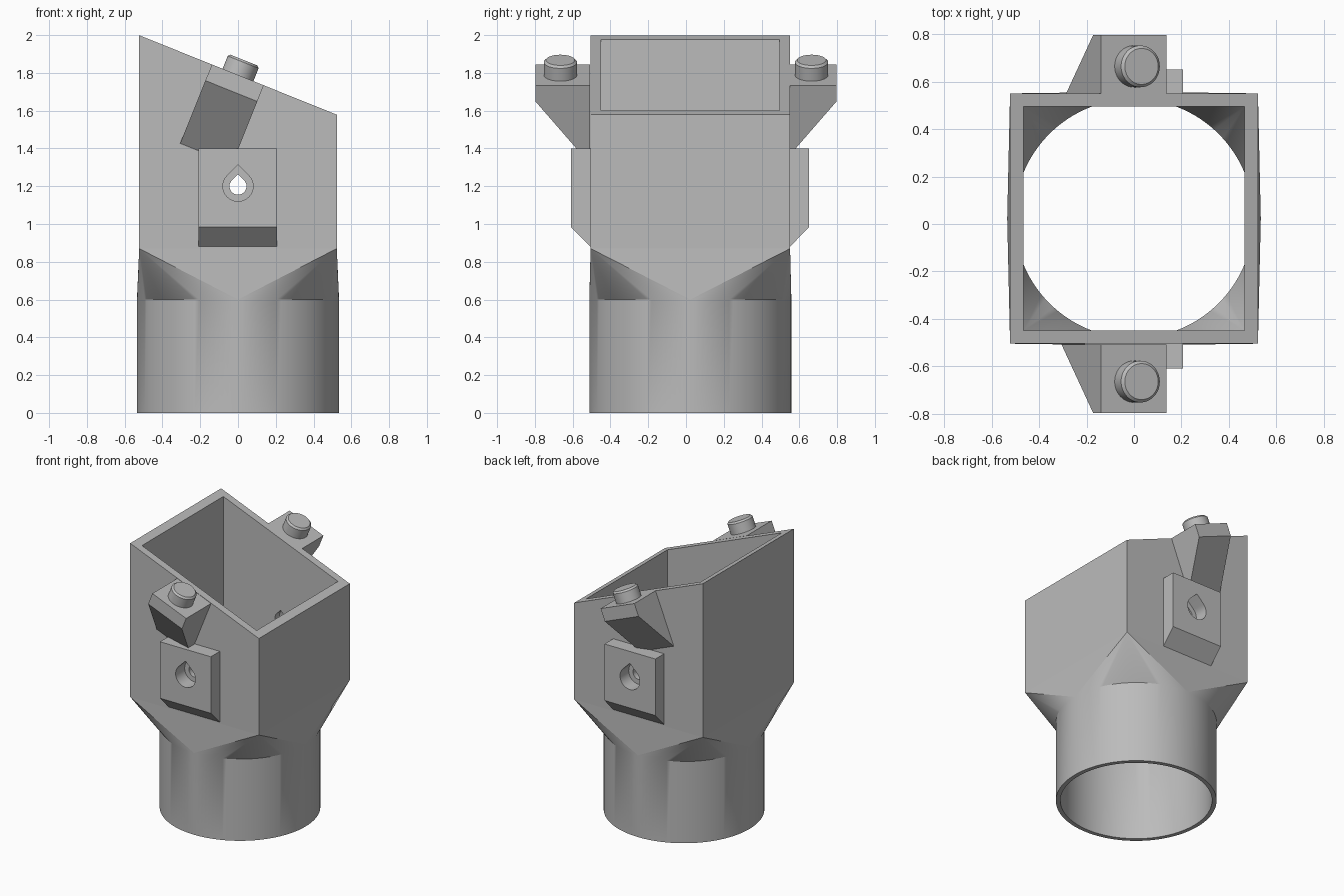
import bpy, bmesh, math
from mathutils import Vector, Matrix

if "Cube" in bpy.data.objects:
    bpy.data.objects.remove(bpy.data.objects["Cube"], do_unlink=True)

grey = bpy.data.materials.new("plain grey")
grey.use_nodes = True
grey.diffuse_color = (0.5, 0.5, 0.5, 1)
grey.node_tree.nodes["Principled BSDF"].inputs["Base Color"].default_value = grey.diffuse_color

CY = 0.023                      # shell centre in y
SLOPE = -0.402                  # slant of the top rim
TILT = -math.atan(SLOPE)        # turn of the lugs about y
SEGS = 128


def rim_z(x):
    return 1.789 + SLOPE * x


def make(name, bm):
    bmesh.ops.recalc_face_normals(bm, faces=bm.faces)
    mesh = bpy.data.meshes.new(name)
    bm.to_mesh(mesh)
    bm.free()
    mesh.materials.append(grey)
    obj = bpy.data.objects.new(name, mesh)
    bpy.context.collection.objects.link(obj)
    return obj


def extrude(name, outline, offset):
    """Solid from a flat outline pushed along an offset."""
    bm = bmesh.new()
    a = [bm.verts.new(p) for p in outline]
    b = [bm.verts.new(Vector(p) + Vector(offset)) for p in outline]
    bm.faces.new(a)
    bm.faces.new(b)
    for i in range(len(a)):
        j = (i + 1) % len(a)
        bm.faces.new((a[i], a[j], b[j], b[i]))
    return make(name, bm)


def cut(obj, cutter):
    mod = obj.modifiers.new("hole", "BOOLEAN")
    mod.operation, mod.solver, mod.object = "DIFFERENCE", "EXACT", cutter
    bpy.context.view_layer.objects.active = obj
    bpy.ops.object.modifier_apply(modifier=mod.name)


def shade(obj):
    bpy.ops.object.select_all(action="DESELECT")
    obj.select_set(True)
    bpy.context.view_layer.objects.active = obj
    bpy.ops.object.shade_smooth_by_angle(angle=math.radians(30))
    for p in obj.data.polygons:     # keep the large walls flat
        if p.area > 0.04:
            p.use_smooth = False


def teardrop(name, radius):
    """Round hole cutter with a pointed top, running through in y."""
    pts = [(0, -1, 1.2 + radius * math.sqrt(2))]
    for i in range(37):
        a = math.radians(135 + 270 * i / 36)
        pts.append((radius * math.cos(a), -1, 1.2 + radius * math.sin(a)))
    cutter = extrude(name, pts, (0, 2, 0))
    cutter.hide_render = True
    return cutter


def skin(bm, radius, hx, hy):
    """Pipe wall, round-to-square transition and box wall; returns end rings."""
    def ring(z):
        return [bm.verts.new((radius * math.cos(2 * math.pi * i / SEGS),
                              CY + radius * math.sin(2 * math.pi * i / SEGS), z))
                for i in range(SEGS)]
    low, high = ring(0), ring(0.6)
    corners = [(hx, hy), (-hx, hy), (-hx, -hy), (hx, -hy)]
    base = [bm.verts.new((x, CY + y, 0.87)) for x, y in corners]
    top = [bm.verts.new((x, CY + y, rim_z(x))) for x, y in corners]
    for i in range(SEGS):
        j = (i + 1) % SEGS
        bm.faces.new((low[i], low[j], high[j], high[i]))
        bm.faces.new((high[i], high[j], base[i * 4 // SEGS]))
    for k in range(4):
        n = (k + 1) % 4
        bm.faces.new((base[k], high[n * SEGS // 4], base[n]))
        bm.faces.new((base[k], base[n], top[n], top[k]))
    return low, top


# Hollow shell: round pipe below, slanted square duct above
bm = bmesh.new()
outer = skin(bm, 0.535, 0.523, 0.528)
inner = skin(bm, 0.505, 0.466, 0.472)
for a, b in zip(outer, inner):
    for i in range(len(a)):
        j = (i + 1) % len(a)
        bm.faces.new((a[i], a[j], b[j], b[i]))
shell = make("duct_shell", bm)
bore = teardrop("bore_cutter", 0.045)
recess = teardrop("recess_cutter", 0.08)
cut(shell, bore)
shade(shell)

# Parts on the front and the back wall
for side, s, wall, face in (("front", -1, 0.505, 0.61), ("back", 1, 0.551, 0.652)):
    # Block with a chamfered bottom and a pointed recess
    profile = [(wall, 1.4), (face, 1.4), (face, 0.985), (wall, 0.88)]
    block = extrude(side + "_block", [(-0.208, s * y, z) for y, z in profile], (0.414, 0, 0))
    cut(block, recess)
    shade(block)

    # Tilted lug whose top lies in the plane of the rim
    turn = Matrix.Translation((0, 0, rim_z(0))) @ Matrix.Rotation(TILT, 4, "Y")
    profile = [(0.508, 0), (0.797, 0), (0.797, -0.092), (0.508, -0.45)]
    lug = extrude(side + "_lug", [(-0.149, s * y, z) for y, z in profile], (0.296, 0, 0))
    lug.data.transform(turn)

    # Round pin with a chamfered top edge
    bm = bmesh.new()
    bmesh.ops.create_cone(bm, cap_ends=True, segments=48, radius1=0.088, radius2=0.088,
                          depth=0.1, matrix=Matrix.Translation((0, s * 0.665, 0.035)))
    rim = [e for e in bm.edges if all(v.co.z > 0.08 for v in e.verts)]
    bmesh.ops.bevel(bm, geom=rim, offset=0.012, segments=1, affect="EDGES")
    pin = make(side + "_pin", bm)
    pin.data.transform(turn)
    shade(pin)

for cutter in (bore, recess):
    bpy.data.objects.remove(cutter, do_unlink=True)
